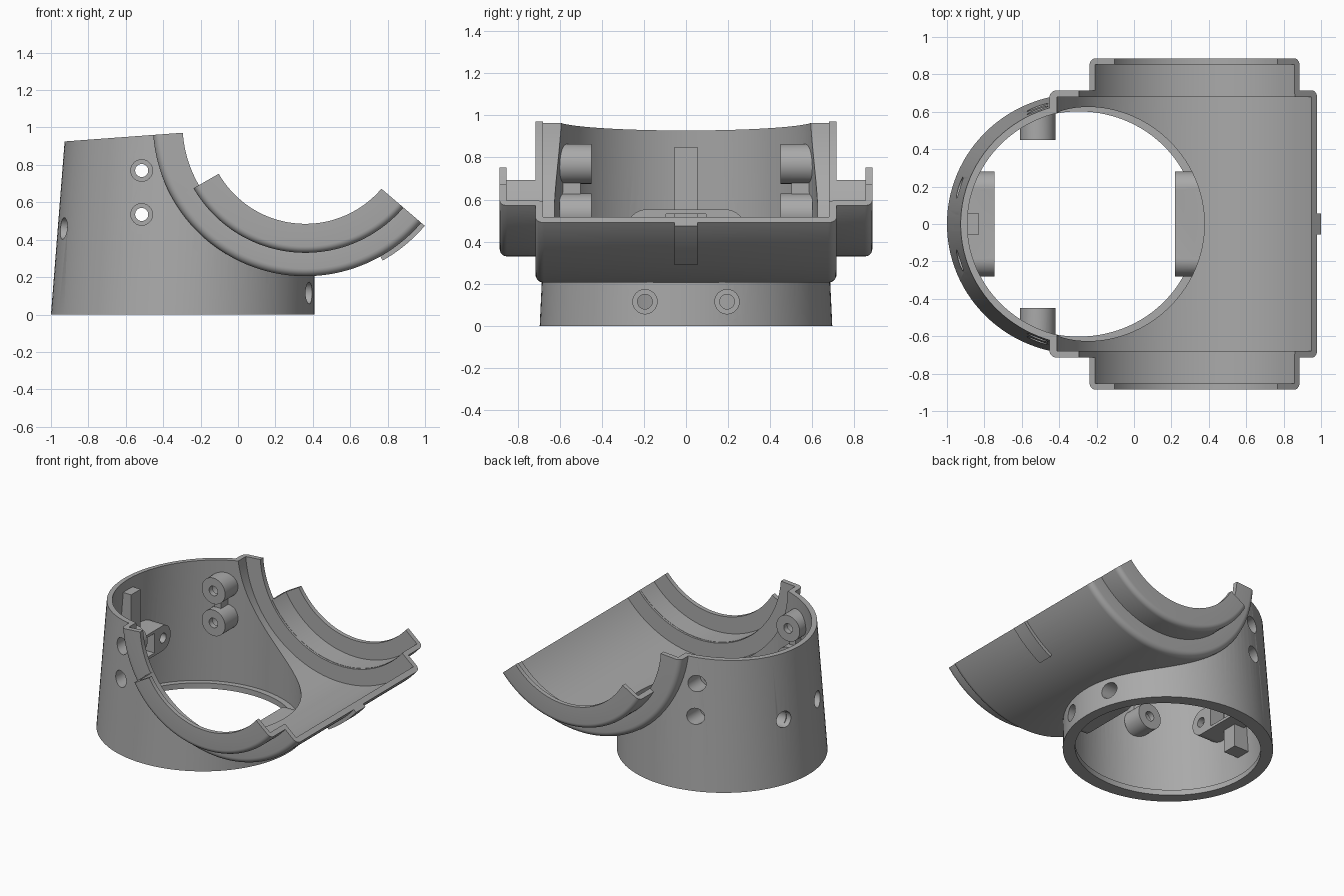
import bpy, bmesh, math
from mathutils import Matrix, Vector

if "Cube" in bpy.data.objects:
    bpy.data.objects.remove(bpy.data.objects["Cube"])

AX, AZ = 0.36, 1.02            # axis of the curved trough (runs along y)
A0, A1, A2 = 184.2, 210.0, 319.5

grey = bpy.data.materials.new("grey")
grey.diffuse_color = (0.40, 0.40, 0.40, 1)
grey.use_nodes = True
grey.node_tree.nodes["Principled BSDF"].inputs["Base Color"].default_value = grey.diffuse_color


def finish(name, bm):
    bmesh.ops.recalc_face_normals(bm, faces=bm.faces)
    me = bpy.data.meshes.new(name)
    bm.to_mesh(me)
    bm.free()
    ob = bpy.data.objects.new(name, me)
    bpy.context.collection.objects.link(ob)
    me.materials.append(grey)
    return ob


def loft(name, rings, closed=False):
    """Skin equal-length rings of points and cap the ends."""
    bm = bmesh.new()
    vs = [[bm.verts.new(p) for p in r] for r in rings]
    n = len(vs[0])
    for a, b in zip(vs, vs[1:]):
        for i in range(n):
            bm.faces.new((a[i], a[(i + 1) % n], b[(i + 1) % n], b[i]))
    bm.faces.new(vs[0])
    bm.faces.new(vs[-1])
    return finish(name, bm)


def ellipse(cx, rx, ry, z, n=112):
    return [(cx + rx * math.cos(2 * math.pi * i / n), ry * math.sin(2 * math.pi * i / n), z)
            for i in range(n)]


def cone(name, z0, z1, bottom, top):
    """Elliptic cone; bottom/top = (cx, rx, ry) at z = 0 and z = 0.95."""
    def at(z):
        return ellipse(*[b + (t - b) * z / 0.95 for b, t in zip(bottom, top)], z)
    return loft(name, [at(z0), at(z1)])


def sweep(name, profile, a0, a1, n=64):
    """Turn an (r, y) profile about the trough axis."""
    rings = []
    for i in range(n + 1):
        a = math.radians(a0 + (a1 - a0) * i / n)
        rings.append([(AX + r * math.cos(a), y, AZ + r * math.sin(a)) for r, y in profile])
    return loft(name, rings)


def cyl(name, p, q, r, n=40):
    p, q = Vector(p), Vector(q)
    d = q - p
    bm = bmesh.new()
    m = Matrix.Translation((p + q) / 2) @ d.to_track_quat('Z', 'Y').to_matrix().to_4x4()
    bmesh.ops.create_cone(bm, cap_ends=True, segments=n, radius1=r, radius2=r,
                          depth=d.length, matrix=m)
    return finish(name, bm)


def box(name, lo, hi, rot=None):
    bm = bmesh.new()
    lo, hi = Vector(lo), Vector(hi)
    m = Matrix.Translation((lo + hi) / 2) @ Matrix.Diagonal((*(hi - lo), 1))
    bmesh.ops.create_cube(bm, size=1, matrix=(rot or Matrix()) @ m)
    return finish(name, bm)


def boolean(ob, other, op='DIFFERENCE', keep=False):
    m = ob.modifiers.new("bool", 'BOOLEAN')
    m.operation, m.solver, m.object = op, 'EXACT', other
    bpy.context.view_layer.objects.active = ob
    bpy.context.view_layer.update()
    bpy.ops.object.modifier_apply(modifier=m.name)
    if not keep:
        bpy.data.objects.remove(other)


def corner(r, y, f, s):
    """Rounded outer corner points, from the r side round to the y side."""
    return [(r - f + f * math.cos(t), s * (y - f + f * math.sin(t)))
            for t in [math.pi / 2 * k / 6 for k in range(7)]]


# Tapered cup body, hollowed with a narrow lip at the base
solid = cone("cup_solid", 0, 1.2, (-.295, .705, .695), (-.2575, .6675, .65))
inner = cone("cup_hollow", .04, 1.4, (-.295, .672, .645), (-.2575, .632, .612))
cup = cone("cup", 0, 1.2, (-.295, .705, .695), (-.2575, .6675, .65))
boolean(cup, inner, keep=True)
boolean(cup, cone("lip_hole", -.1, .5, (-.295, .63, .602), (-.295, .63, .602)))
boolean(cup, cyl("trough_void", (AX, -.8, AZ), (AX, .8, AZ), .795, 160))
tilt = Matrix.Translation((AX, 0, AZ)) @ Matrix.Rotation(math.radians(-4.2), 4, 'Y')
boolean(cup, box("top_cut", (-3, -2, 0), (3, 2, 3), tilt))

# Curved trough: channel section, then a stepped collar on each side
right = corner(.815, .715, .04, 1)
left = corner(.815, .715, .04, -1)
channel = ([(.657, -.68), (.657, -.715)] + left[::-1] + right
           + [(.657, .715), (.657, .68), (.775, .68), (.775, -.68)])
trough = sweep("trough", channel, A0, A2, 80)
for s in (-1, 1):
    collar = ([(.535, s * .853), (.535, s * .885)] + corner(.69, .885, .035, s)[::-1]
              + [(.69, s * .695), (.655, s * .695), (.655, s * .853)])
    boolean(trough, sweep("collar", collar, A1, A2), 'UNION')
boolean(trough, inner)
boolean(cup, trough, 'UNION')

# Catch tab on the outer lip of the trough
tab = [(.80, -.055), (.84, -.055), (.84, .055), (.80, .055)]
boolean(cup, sweep("catch_tab", tab, 299.5, A2, 16), 'UNION')


def fit(part):
    """Trim an inner fitting to the cup skin and merge it in."""
    boolean(part, solid, 'INTERSECT', keep=True)
    boolean(cup, part, 'UNION')


# Screw posts in pairs on the two side walls, with a small web between
for s in (-1, 1):
    for z in (.77, .535):
        fit(cyl("side_post", (-.515, s * .45, z), (-.515, s * .60, z), .095))
    fit(box("post_web", (-.54, min(s * .50, s * .59), .58), (-.49, max(s * .50, s * .59), .72)))

# Long rounded mounting blocks on the left and right walls
for x0, x1, z in ((-.91, -.745, .46), (.22, .385, .115)):
    block = cyl("end_mount", (x0, -.188, z), (x1, -.188, z), .093)
    boolean(block, cyl("end_mount_b", (x0, .188, z), (x1, .188, z), .093), 'UNION')
    boolean(block, box("bridge", (x0, -.188, z - .0925), (x1, .188, z + .0925)), 'UNION')
    px = (-.86, -.6) if x0 < 0 else (.1, .35)
    boolean(block, box("pocket", (px[0], -.095, z - .072), (px[1], .095, z + .072)))
    fit(block)

# Upright guide rib on the left wall
fit(box("guide_rib", (-.95, -.055, .2), (-.83, .055, .85)))

# Counterbored screw holes
holes = [((-.515, s * .4, z), (-.515, s * .49, z), (-.515, s * .8, z))
         for s in (-1, 1) for z in (.77, .535)]
holes += [((-.70, y, .46), (-.79, y, .46), (-1.1, y, .46)) for y in (-.195, .195)]
holes += [((.18, y, .115), (.27, y, .115), (.5, y, .115)) for y in (-.195, .195)]
for tip, seat, out in holes:
    boolean(cup, cyl("screw_hole", tip, out, .035, 28))
    boolean(cup, cyl("counterbore", seat, out, .058, 32))

bpy.data.objects.remove(solid)
cup.name = "housing"
cup.data.materials.clear()
cup.data.materials.append(grey)
for p in cup.data.polygons:
    p.material_index = 0
bpy.ops.object.select_all(action='DESELECT')
cup.select_set(True)
bpy.context.view_layer.objects.active = cup
bpy.ops.object.shade_smooth_by_angle(angle=math.radians(30))
